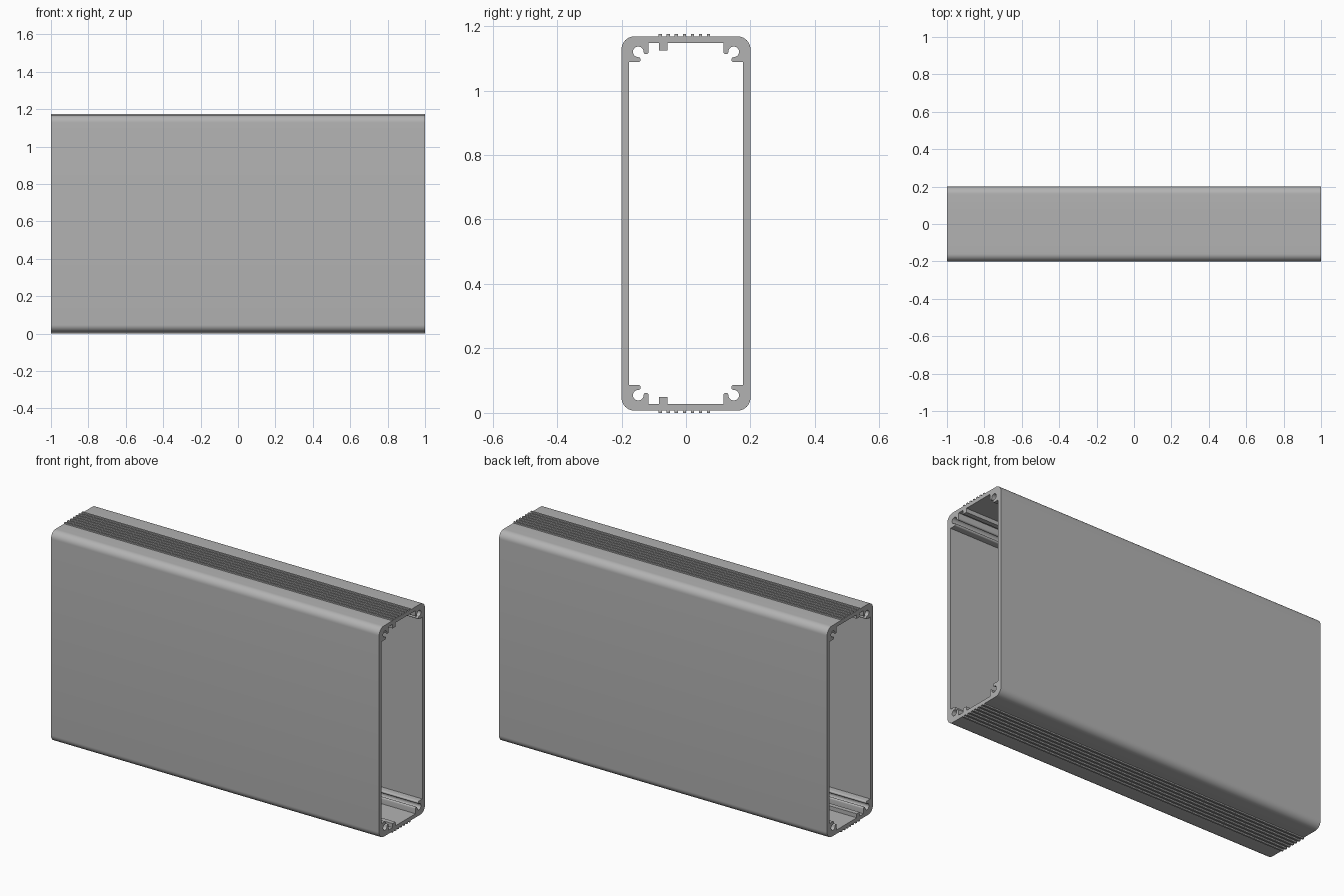
import bpy, bmesh
from math import cos, sin, radians
from mathutils import Matrix

cube = bpy.data.objects.get("Cube")
if cube:
    bpy.data.objects.remove(cube, do_unlink=True)

HEIGHT = 1.175          # over the ribs
HALF_W = 0.2            # outer half depth
RIB = 0.007             # rib height
TOP = HEIGHT - RIB      # outer face of the top wall
INNER_TOP = 1.147
INNER_SIDE = 0.177


def arc(cx, cz, r, start, end, steps):
    """Points (y, z) along an arc, angles in degrees."""
    angles = [radians(start + (end - start) * i / steps) for i in range(steps + 1)]
    return [(cx + r * cos(a), cz + r * sin(a)) for a in angles]


def flip_y(points):
    return [(-y, z) for y, z in reversed(points)]


def flip_z(points):
    return [(y, HEIGHT - z) for y, z in reversed(points)]


# Outer top edge, left to right: rounded corners and a row of grip ribs
corner = arc(HALF_W - 0.04, TOP - 0.04, 0.04, 90, 0, 10)
ribs = []
for i in range(7):
    y = -0.08 + 0.025 * i
    ribs += [(y - 0.005, TOP), (y - 0.005, HEIGHT), (y + 0.005, HEIGHT), (y + 0.005, TOP)]
outer_top = flip_y(corner) + ribs + corner
outer = outer_top + flip_z(outer_top)

# Inner top edge: open screw channel in each corner, one key rail off centre
cy, cz, hole, tip = 0.148, 1.12, 0.0165, 0.0075
channel = [(cy - hole - 2 * tip, INNER_TOP)]
channel += arc(cy - hole - tip, cz, tip, 180, 360, 8)
channel += arc(cy, cz, hole, 180, -90, 20)[1:]
channel += arc(cy, cz - hole - tip, tip, 90, 270, 8)[1:]
channel += [(INNER_SIDE, cz - hole - 2 * tip)]
key = [(-0.083, INNER_TOP), (-0.083, 1.125), (-0.058, 1.125), (-0.058, INNER_TOP)]
inner_top = flip_y(channel) + key + channel
inner = inner_top + flip_z(inner_top)

# Filled section, extruded along the length
curve = bpy.data.curves.new("section", "CURVE")
curve.dimensions = "2D"
curve.fill_mode = "BOTH"
curve.extrude = 1.0
for loop in (outer, inner):
    spline = curve.splines.new("POLY")
    spline.points.add(len(loop) - 1)
    for point, (y, z) in zip(spline.points, loop):
        point.co = (y, z, 0, 1)
    spline.use_cyclic_u = True
helper = bpy.data.objects.new("section_helper", curve)
bpy.context.collection.objects.link(helper)
bpy.context.view_layer.update()
graph = bpy.context.evaluated_depsgraph_get()
mesh = bpy.data.meshes.new_from_object(helper.evaluated_get(graph))
bpy.data.objects.remove(helper, do_unlink=True)

# Stand the section up: section x, y, depth become y, z, x
mesh.transform(Matrix(((0, 0, 1, 0), (1, 0, 0, 0), (0, 1, 0, 0), (0, 0, 0, 1))))
bm = bmesh.new()
bm.from_mesh(mesh)
bmesh.ops.remove_doubles(bm, verts=bm.verts, dist=0.0001)
bmesh.ops.recalc_face_normals(bm, faces=bm.faces)
bm.to_mesh(mesh)
bm.free()

# Bare aluminium grey
grey = bpy.data.materials.new("aluminium_grey")
grey.use_nodes = True
colour = (0.45, 0.45, 0.45, 1)
grey.diffuse_color = colour
grey.node_tree.nodes["Principled BSDF"].inputs["Base Color"].default_value = colour
mesh.materials.clear()
mesh.materials.append(grey)

housing = bpy.data.objects.new("extruded_housing", mesh)
bpy.context.collection.objects.link(housing)
bpy.ops.object.select_all(action="DESELECT")
housing.select_set(True)
bpy.context.view_layer.objects.active = housing
bpy.ops.object.shade_smooth_by_angle(angle=radians(30))
